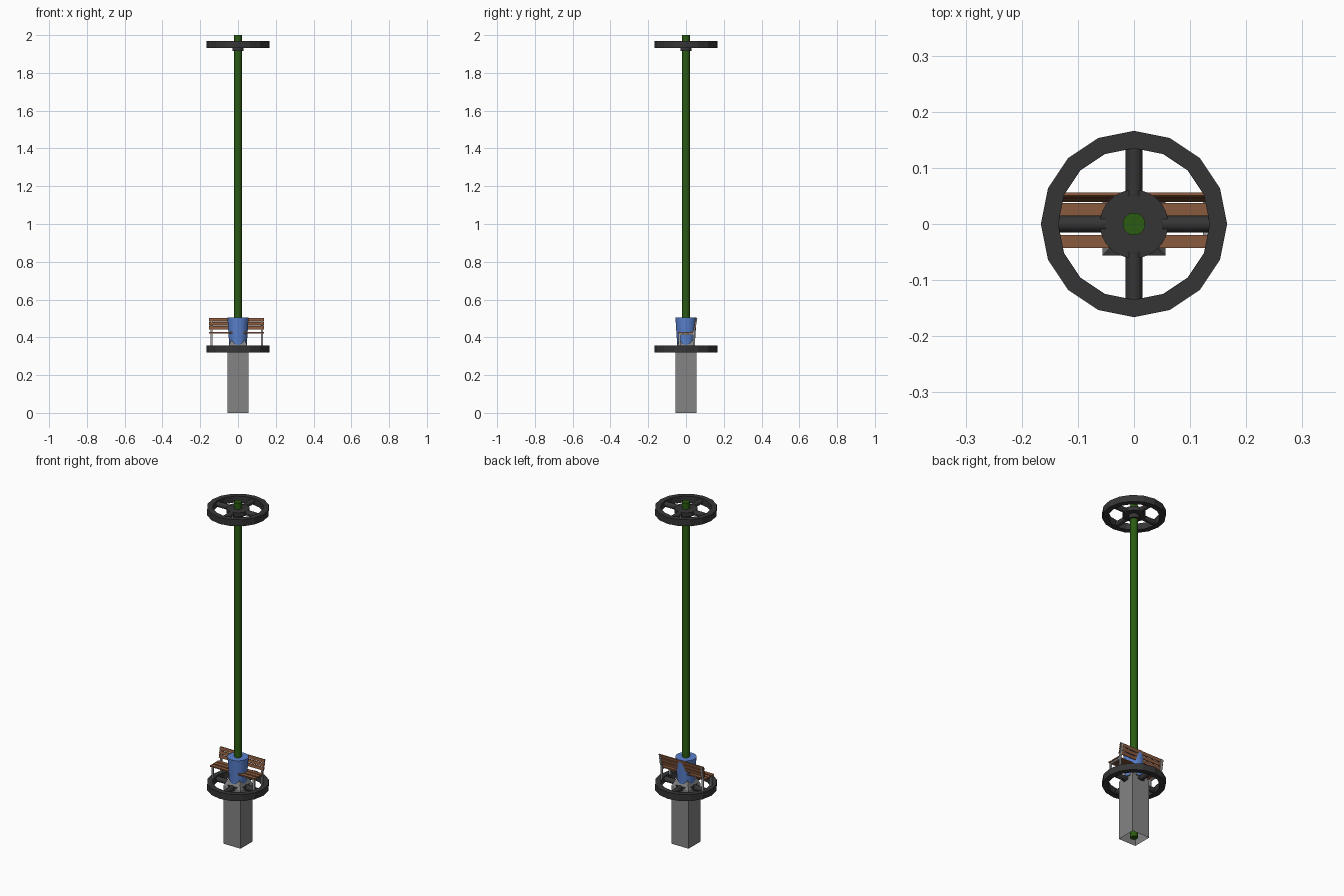
import bpy, bmesh, math
from mathutils import Matrix, Vector

if "Cube" in bpy.data.objects:
    bpy.data.objects.remove(bpy.data.objects["Cube"])


def material(name, rgb):
    m = bpy.data.materials.new(name)
    m.diffuse_color = (*rgb, 1)
    m.use_nodes = True
    m.node_tree.nodes["Principled BSDF"].inputs["Base Color"].default_value = m.diffuse_color
    return m


GREEN = material("dark green", (0.024, 0.105, 0.006))
BLUE = material("blue", (0.10, 0.22, 0.62))
BROWN = material("wood brown", (0.25, 0.10, 0.045))
DARK = material("dark grey", (0.036, 0.036, 0.036))
GREY = material("stone grey", (0.23, 0.23, 0.23))
METAL = material("light metal", (0.36, 0.36, 0.36))


def finish(name, bm, mat, smooth=False):
    bmesh.ops.recalc_face_normals(bm, faces=bm.faces)
    me = bpy.data.meshes.new(name)
    bm.to_mesh(me)
    bm.free()
    me.materials.append(mat)
    ob = bpy.data.objects.new(name, me)
    bpy.context.collection.objects.link(ob)
    if smooth:
        bpy.ops.object.select_all(action='DESELECT')
        ob.select_set(True)
        bpy.context.view_layer.objects.active = ob
        bpy.ops.object.shade_smooth_by_angle(angle=math.radians(40))
    return ob


def add_box(bm, x0, x1, y0, y1, z0, z1, tilt=0):
    c = Vector(((x0 + x1) / 2, (y0 + y1) / 2, (z0 + z1) / 2))
    mat = (Matrix.Translation(c) @ Matrix.Rotation(tilt, 4, 'X')
           @ Matrix.Diagonal((x1 - x0, y1 - y0, z1 - z0, 1)))
    bmesh.ops.create_cube(bm, size=1, matrix=mat)


def add_cyl(bm, r0, r1, z0, z1, n=32, matrix=Matrix()):
    bmesh.ops.create_cone(bm, cap_ends=True, segments=n, radius1=r0, radius2=r1, depth=z1 - z0,
                          matrix=matrix @ Matrix.Translation((0, 0, (z0 + z1) / 2)))


# long central pole
bm = bmesh.new()
add_cyl(bm, 0.02, 0.02, 0.003, 2.0)
finish("pole", bm, GREEN, True)

# hollow square pedestal, open below, with a pyramid top
bm = bmesh.new()
h = 0.056
corners = [(-h, -h), (h, -h), (h, h), (-h, h)]
low = [bm.verts.new((x, y, 0)) for x, y in corners]
mid = [bm.verts.new((x, y, 0.34)) for x, y in corners]
apex = bm.verts.new((0, 0, 0.46))
for i in range(4):
    j = (i + 1) % 4
    bm.faces.new((low[i], low[j], mid[j], mid[i]))
    bm.faces.new((mid[i], mid[j], apex))
finish("pedestal", bm, GREY)

# slightly tapered blue collar around the pole
bm = bmesh.new()
add_cyl(bm, 0.046, 0.056, 0.35, 0.505)
finish("collar", bm, BLUE, True)


# wheels: 16-sided rim, round hub, four spokes
def wheel(name, zc):
    bm = bmesh.new()
    n = 16
    prof = [(0.135, -0.019), (0.166, -0.019), (0.166, 0.019), (0.135, 0.019)]
    rings = []
    for i in range(n):
        a = 2 * math.pi * i / n
        rings.append([bm.verts.new((r * math.cos(a), r * math.sin(a), zc + z)) for r, z in prof])
    for i in range(n):
        a, b = rings[i], rings[(i + 1) % n]
        for k in range(4):
            bm.faces.new((a[k], b[k], b[(k + 1) % 4], a[(k + 1) % 4]))
    finish(name + "_rim", bm, DARK)
    bm = bmesh.new()
    add_cyl(bm, 0.061, 0.061, zc - 0.012, zc + 0.012)
    add_cyl(bm, 0.03, 0.03, zc - 0.035, zc - 0.012)
    for k in range(4):
        m = (Matrix.Translation((0, 0, zc)) @ Matrix.Rotation(k * math.pi / 2, 4, 'Z')
             @ Matrix.Rotation(math.pi / 2, 4, 'Y'))
        add_cyl(bm, 0.015, 0.015, 0.05, 0.142, 12, m)
    finish(name + "_hub", bm, DARK, True)


wheel("upper_wheel", 1.95)
wheel("lower_wheel", 0.338)

# bench slats
X0, X1 = -0.153, 0.138
bm = bmesh.new()
for y in (-0.031, -0.001, 0.026):
    add_box(bm, X0, X1, y - 0.0115, y + 0.0115, 0.420, 0.427)
finish("bench_seat", bm, BROWN)
bm = bmesh.new()
for k in range(3):
    z = 0.451 + 0.0215 * k
    y = 0.044 + 0.004 * k
    add_box(bm, X0, X1, y - 0.003, y + 0.003, z - 0.009, z + 0.009, -0.18)
finish("bench_back", bm, BROWN)

# bench frames
bm = bmesh.new()
for x in (-0.14, 0.128):
    a, b = x - 0.005, x + 0.005
    add_box(bm, a, b, -0.039, -0.030, 0.352, 0.42)
    add_box(bm, a, b, 0.038, 0.047, 0.352, 0.44)
    add_box(bm, a, b, 0.046, 0.054, 0.43, 0.502, -0.18)
    add_box(bm, a, b, -0.039, 0.045, 0.412, 0.420)
finish("bench_frame", bm, METAL)
